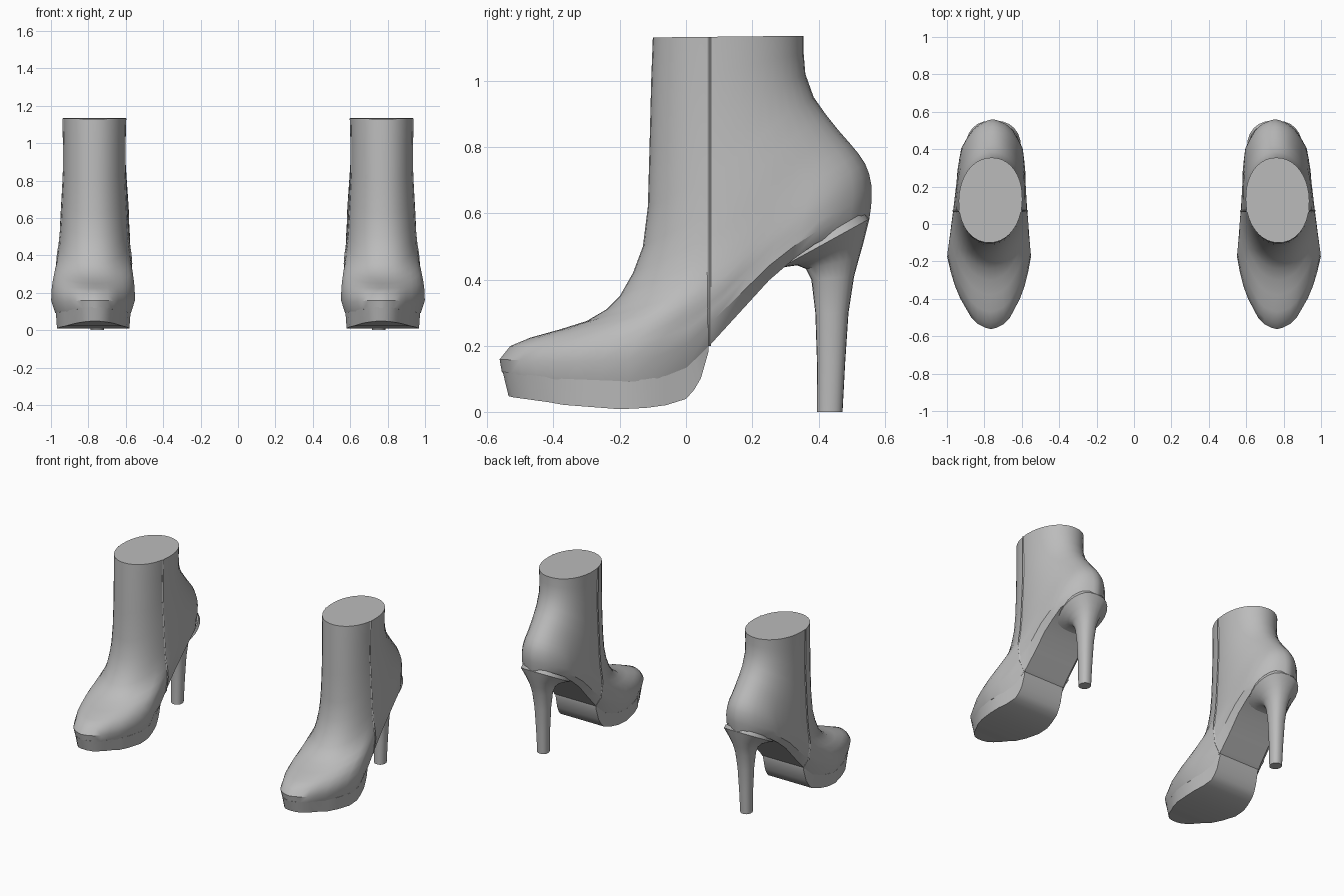
import bpy, bmesh, math

if "Cube" in bpy.data.objects:
    bpy.data.objects.remove(bpy.data.objects["Cube"])

N = 40
leather = bpy.data.materials.new("grey leather")
leather.diffuse_color = (0.5, 0.5, 0.5, 1)
leather.use_nodes = True
leather.node_tree.nodes["Principled BSDF"].inputs["Base Color"].default_value = leather.diffuse_color


def interp(table, v):
    """Piecewise linear lookup in a list of (key, value)."""
    if v <= table[0][0]:
        return table[0][1]
    for (a, p), (b, q) in zip(table, table[1:]):
        if v <= b:
            return p + (q - p) * (v - a) / (b - a)
    return table[-1][1]


def loft(name, rings, strip_caps=True, angle=35):
    """Skin closed rings; caps are strips between mirrored ring points."""
    bm = bmesh.new()
    vs = [[bm.verts.new(p) for p in r] for r in rings]
    n = len(rings[0])
    for a, b in zip(vs, vs[1:]):
        for i in range(n):
            j = (i + 1) % n
            bm.faces.new((a[i], a[j], b[j], b[i]))
    for r in (vs[0], vs[-1]):
        if strip_caps:
            for i in range(n // 2):
                quad = [r[i], r[i + 1], r[n - i - 1], r[(n - i) % n]]
                bm.faces.new(list(dict.fromkeys(quad)))
        else:
            bm.faces.new(r)
    bmesh.ops.recalc_face_normals(bm, faces=bm.faces)
    me = bpy.data.meshes.new(name)
    bm.to_mesh(me)
    bm.free()
    me.materials.append(leather)
    ob = bpy.data.objects.new(name, me)
    bpy.context.collection.objects.link(ob)
    bpy.ops.object.select_all(action='DESELECT')
    ob.select_set(True)
    bpy.context.view_layer.objects.active = ob
    bpy.ops.object.shade_smooth_by_angle(angle=math.radians(angle))
    # second boot of the pair
    ob.modifiers.new("pair", 'MIRROR').use_axis[0] = True
    return ob


def centre(y):
    return interp([(-0.56, 0.765), (-0.17, 0.775), (0.1, 0.768), (0.56, 0.755)], y)


# Edge where the upper meets the sole, and foot outline half widths along the length
FEATHER = [(-0.56, 0.12), (-0.38, 0.097), (-0.2, 0.09), (-0.08, 0.098), (0, 0.13),
           (0.07, 0.2), (0.28, 0.43), (0.4, 0.515), (0.555, 0.585)]
OUTLINE = [(0, 0), (0.012, 0.055), (0.05, 0.1), (0.14, 0.157), (0.23, 0.197), (0.35, 0.225),
           (0.5, 0.198), (0.62, 0.182), (0.75, 0.182), (0.86, 0.165), (0.94, 0.115),
           (0.985, 0.06), (1, 0)]
WAIST = [(0, 0.93), (0.4, 0.9), (0.56, 0.8), (0.8, 0.84), (1, 0.95)]

# Upper: front y, z, back y, z, sag, blend to ellipse, ellipse half width
UPPER = [(-0.555, 0.12, 0.553, 0.585, 1, 0, 0.2), (-0.562, 0.16, 0.558, 0.62, 0.85, 0, 0.2),
         (-0.53, 0.2, 0.56, 0.65, 0.75, 0.05, 0.2), (-0.47, 0.225, 0.56, 0.68, 0.65, 0.2, 0.2),
         (-0.38, 0.25, 0.552, 0.72, 0.55, 0.4, 0.195), (-0.3, 0.275, 0.54, 0.75, 0.45, 0.6, 0.19),
         (-0.24, 0.31, 0.52, 0.78, 0.38, 0.75, 0.188), (-0.2, 0.35, 0.495, 0.81, 0.3, 0.9, 0.185),
         (-0.16, 0.42, 0.46, 0.85, 0.25, 1, 0.184), (-0.13, 0.5, 0.42, 0.9, 0.2, 1, 0.18),
         (-0.115, 0.62, 0.385, 0.95, 0.15, 1, 0.174), (-0.11, 0.8, 0.36, 1.02, 0.1, 1, 0.166),
         (-0.105, 1.0, 0.355, 1.08, 0.04, 1, 0.167), (-0.1, 1.13, 0.355, 1.135, 0, 1, 0.17)]


def sag(t):
    y = -0.555 + 1.108 * t
    return interp(FEATHER, y) - (0.12 + 0.465 * t)


def upper_point(row, t):
    """Height, length position and half width on one ring of the upper."""
    yf, zf, yb, zb, s, blend, w = row
    y = yf + (yb - yf) * t
    z = zf + (zb - zf) * t + s * sag(t)
    plan = interp(OUTLINE, t)
    if s == 1:
        plan *= interp(WAIST, t)
    oval = w * (max(0, 1 - abs(2 * t - 1) ** 2.1)) ** (1 / 2.1)
    return y, z, plan + (oval - plan) * blend


def upper_ring(row):
    ring = []
    for i in range(N):
        a = 2 * math.pi * i / N
        y, z, h = upper_point(row, (1 - math.cos(a)) / 2)
        side = 0 if i in (0, N // 2) else math.copysign(1, math.sin(a))
        ring.append((centre(y) + side * h, y, z))
    return ring


loft("boot_upper", [upper_ring(r) for r in UPPER])

# Side seams: thin ridges from the waist to the top
for name, side in (("outer_seam", 1), ("inner_seam", -1)):
    rings = []
    for row in UPPER:
        y, z, h = upper_point(row, (0.07 - row[0]) / (row[2] - row[0]))
        x = centre(y) + side * h
        rings.append([(x + side * 0.005, y, z), (x, y + 0.006, z),
                      (x - side * 0.006, y, z), (x, y - 0.006, z)])
    loft(name, rings, False)

# Platform sole: cross sections from toe to waist
BOTTOM = [(-0.56, 0.05), (-0.54, 0.045), (-0.38, 0.023), (-0.2, 0.009), (-0.08, 0.015),
          (0, 0.04), (0.04, 0.085), (0.07, 0.19)]
sections = []
for y in (-0.553, -0.54, -0.515, -0.48, -0.43, -0.37, -0.3, -0.2, -0.12, -0.06, 0, 0.025, 0.045, 0.068):
    t = (y + 0.555) / 1.108
    h = max(0.02, interp(OUTLINE, t) * interp(WAIST, t) * 1.01)
    c, top, low = centre(y), interp(FEATHER, y) + 0.004, interp(BOTTOM, y)
    yb = y + 0.018 * (y < -0.4)
    sections.append([(c - h, y, top), (c + h, y, top),
                     (c + h * 0.97, yb, low), (c - h * 0.97, yb, low)])
loft("platform_sole", sections, False)

# Stiletto heel: front y, z, back y, z, half width
HEEL = [(0.275, 0.45, 0.54, 0.605, 0.14), (0.275, 0.43, 0.553, 0.583, 0.148),
        (0.3, 0.438, 0.545, 0.55, 0.125), (0.335, 0.443, 0.535, 0.51, 0.096),
        (0.362, 0.432, 0.522, 0.465, 0.074), (0.378, 0.4, 0.507, 0.41, 0.06),
        (0.39, 0.3, 0.49, 0.3, 0.049), (0.395, 0.15, 0.48, 0.15, 0.041),
        (0.395, 0.0, 0.472, 0.0, 0.036)]
rings = []
for yf, zf, yb, zb, w in HEEL:
    ring = []
    for i in range(24):
        a = 2 * math.pi * i / 24
        t = (1 - math.cos(a)) / 2
        y = yf + (yb - yf) * t
        side = math.copysign(abs(math.sin(a)) ** 0.8, math.sin(a)) if i % 12 else 0
        ring.append((0.752 + w * side, y, zf + (zb - zf) * t))
    rings.append(ring)
loft("heel", rings)
